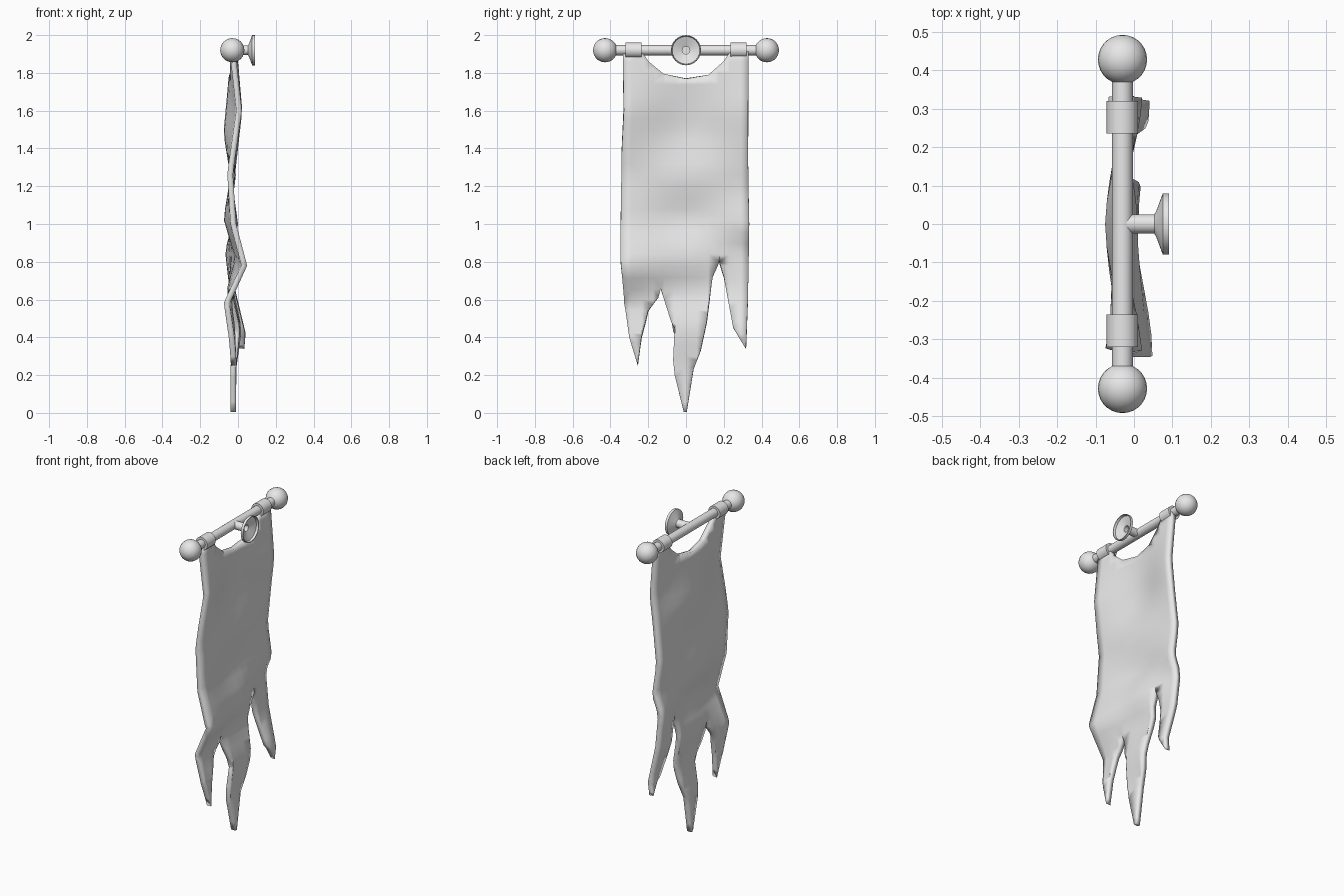
import bpy, bmesh, math
from mathutils import Vector, Matrix

cube = bpy.data.objects.get("Cube")
if cube:
    bpy.data.objects.remove(cube, do_unlink=True)

COLOUR = (0.8, 0.8, 0.8, 1)
grey = bpy.data.materials.new("plain light grey")
grey.use_nodes = True
grey.diffuse_color = COLOUR
grey.node_tree.nodes["Principled BSDF"].inputs["Base Color"].default_value = COLOUR

ROD_X, ROD_Z = -0.03, 1.92


def finish(name, bm, angle=40):
    mesh = bpy.data.meshes.new(name)
    bmesh.ops.recalc_face_normals(bm, faces=bm.faces)
    bm.to_mesh(mesh)
    bm.free()
    obj = bpy.data.objects.new(name, mesh)
    bpy.context.collection.objects.link(obj)
    mesh.materials.append(grey)
    bpy.ops.object.select_all(action='DESELECT')
    bpy.context.view_layer.objects.active = obj
    obj.select_set(True)
    bpy.ops.object.shade_smooth_by_angle(angle=math.radians(angle))
    return obj


def lathe(name, profile, axis, steps=24):
    """Spin (distance along axis, radius) points around the x or y axis."""
    bm = bmesh.new()
    centre = Vector((ROD_X, 0, ROD_Z))
    along = Vector((1, 0, 0)) if axis == 'X' else Vector((0, 1, 0))
    verts = [bm.verts.new(centre + along * d + Vector((0, 0, r))) for d, r in profile]
    edges = [bm.edges.new(pair) for pair in zip(verts, verts[1:])]
    bmesh.ops.spin(bm, geom=verts + edges, cent=centre, axis=along,
                   angle=math.tau, steps=steps, use_merge=True)
    bmesh.ops.remove_doubles(bm, verts=bm.verts, dist=0.0002)
    return finish(name, bm, 25)


# Rod, end balls and sleeves
lathe("rod", [(-0.42, 0), (-0.42, 0.027), (0.42, 0.027), (0.42, 0)], 'Y')
for side, label in ((-1, "front"), (1, "back")):
    bm = bmesh.new()
    bmesh.ops.create_uvsphere(bm, u_segments=24, v_segments=14, radius=0.064,
                              matrix=Matrix.Translation((ROD_X, side * 0.428, ROD_Z))
                              @ Matrix.Rotation(math.pi / 2, 4, 'X'))
    finish(label + "_ball", bm)
    a, b = side * 0.236, side * 0.32
    lathe(label + "_sleeve", [(a, 0.02), (a, 0.041), (b, 0.041), (b, 0.02)], 'Y')

# Wall bracket: peg flaring into a thin hollow dish
lathe("wall_bracket", [(0, 0), (0, 0.025), (0.083, 0.025), (0.088, 0.034), (0.105, 0.08),
                       (0.121, 0.08), (0.121, 0.076), (0.107, 0.073), (0.092, 0.03),
                       (0.088, 0.02), (0.06, 0.02), (0.06, 0)], 'X')

# Cloth outline in (y, z): scooped top, torn lower edge
outline = [(-0.335, 1.92), (-0.33, 1.6), (-0.34, 1.4), (-0.346, 1.0), (-0.346, 0.8),
           (-0.325, 0.58), (-0.3, 0.4), (-0.255, 0.25), (-0.235, 0.4), (-0.2, 0.54),
           (-0.147, 0.61), (-0.135, 0.66), (-0.1, 0.55), (-0.06, 0.43), (-0.068, 0.28),
           (-0.06, 0.2), (-0.012, 0.005), (0.004, 0.005), (0.04, 0.23), (0.078, 0.33),
           (0.11, 0.48), (0.14, 0.72), (0.175, 0.8), (0.2, 0.72), (0.25, 0.45),
           (0.318, 0.34), (0.328, 0.6), (0.334, 1.0), (0.328, 1.4), (0.332, 1.92),
           (0.24, 1.92), (0.2, 1.86), (0.12, 1.79), (0, 1.77), (-0.12, 1.795),
           (-0.2, 1.86), (-0.24, 1.92)]

# Folds as (z, x) along the front edge, the middle and the back edge
front_fold = [(0.25, -0.022), (0.4, -0.035), (0.58, -0.06), (0.78, 0.033), (1.0, -0.025),
              (1.27, -0.042), (1.6, 0.006), (1.92, -0.03)]
middle_fold = [(0, -0.025), (0.24, -0.025), (0.45, 0.0), (0.65, -0.045), (0.82, 0.0),
               (1.03, -0.062), (1.25, -0.025), (1.48, -0.062), (1.77, -0.035), (1.92, -0.03)]
back_fold = [(0.3, 0.015), (0.42, 0.026), (0.65, -0.03), (0.87, -0.055), (0.98, -0.012),
             (1.18, -0.04), (1.6, 0.008), (1.92, -0.02)]


def sample(points, z):
    if z <= points[0][0]:
        return points[0][1]
    for (z0, x0), (z1, x1) in zip(points, points[1:]):
        if z <= z1:
            return x0 + (x1 - x0) * (z - z0) / (z1 - z0)
    return points[-1][1]


def fold_depth(y, z):
    t = min(abs(y) / 0.34, 1)
    t = t * t * (3 - 2 * t)
    edge = front_fold if y < 0 else back_fold
    return sample(middle_fold, z) * (1 - t) + sample(edge, z) * t


bm = bmesh.new()
bm.faces.new([bm.verts.new((0, y, z)) for y, z in outline])


def slice_cloth(point, normal):
    bmesh.ops.bisect_plane(bm, geom=bm.verts[:] + bm.edges[:] + bm.faces[:],
                           plane_co=point, plane_no=normal, dist=0.0005)


for i in range(1, 32):
    slice_cloth((0, 0, i * 0.06), (0, 0, 1))
for i in range(-5, 6):
    slice_cloth((0, i * 0.058, 0), (0, 1, 0))
bmesh.ops.triangulate(bm, faces=bm.faces)
for v in bm.verts:
    v.co.x = fold_depth(v.co.y, v.co.z)
cloth = finish("torn_cloth", bm, 60)
thick = cloth.modifiers.new("thickness", 'SOLIDIFY')
thick.thickness = 0.03
thick.offset = 0
